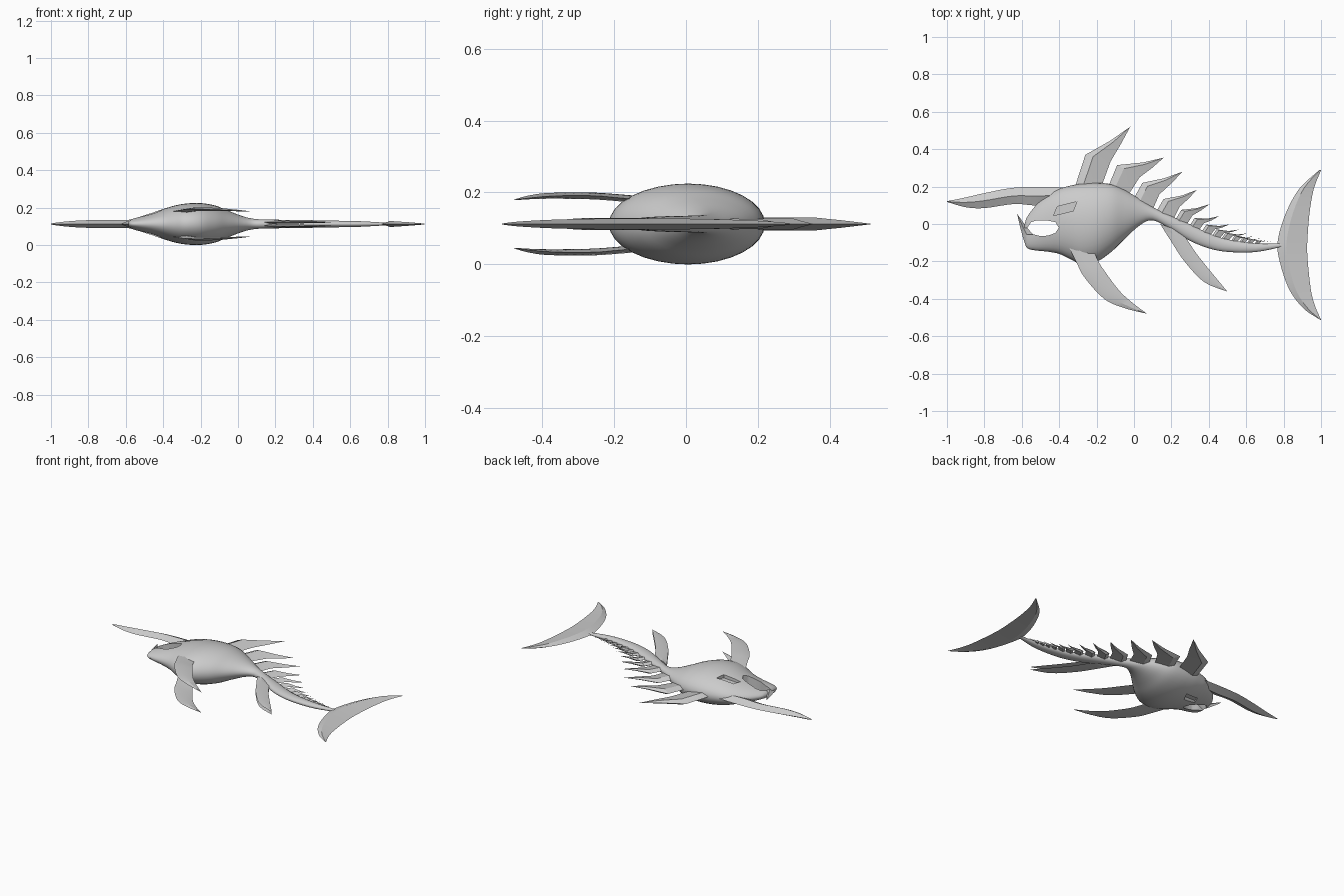
import bpy, bmesh, math
from mathutils import Vector

if "Cube" in bpy.data.objects:
    bpy.data.objects.remove(bpy.data.objects["Cube"])

ZC = 0.112  # mirror plane height: the fish lies on its side


def finish(name, bm, angle=40):
    bmesh.ops.remove_doubles(bm, verts=bm.verts, dist=1e-5)
    bmesh.ops.recalc_face_normals(bm, faces=bm.faces)
    me = bpy.data.meshes.new(name)
    bm.to_mesh(me)
    bm.free()
    ob = bpy.data.objects.new(name, me)
    bpy.context.collection.objects.link(ob)
    bpy.ops.object.select_all(action='DESELECT')
    ob.select_set(True)
    bpy.context.view_layer.objects.active = ob
    bpy.ops.object.shade_smooth_by_angle(angle=math.radians(angle))
    return ob


def spline(pts, steps):
    # Catmull-Rom resampling of tuples of any length
    p = [Vector(q) for q in pts]
    if steps == 1:
        return p
    p = [2 * p[0] - p[1]] + p + [2 * p[-1] - p[-2]]
    out = []
    for i in range(1, len(p) - 2):
        a, b, c, d = p[i - 1:i + 3]
        for k in range(steps):
            t = k / steps
            out.append(0.5 * (2 * b + (c - a) * t + (2 * a - 5 * b + 4 * c - d) * t * t
                              + (3 * b - a - 3 * c + d) * t ** 3))
    return out + [p[-2]]


def skin(name, rings, angle=40):
    bm = bmesh.new()
    vs = [[bm.verts.new(co) for co in r] for r in rings]
    n = len(vs[0])
    for a, b in zip(vs, vs[1:]):
        for i in range(n):
            j = (i + 1) % n
            bm.faces.new((a[i], a[j], b[j], b[i]))
    bm.faces.new(vs[0])
    bm.faces.new(vs[-1])
    return finish(name, bm, angle)


def blade(name, lead, trail, t, z=0.0, steps=5, ridge=0.4, zs=None):
    # lens-section fin between a leading and a trailing edge
    L, T = spline(lead, steps), spline(trail, steps)
    big = max((a - b).length for a, b in zip(L, T))
    rings = []
    for i, (a, b) in enumerate(zip(L, T)):
        m = a.lerp(b, ridge)
        h = t * ((a - b).length / big) ** 0.7
        zz = ZC + z * (1 + 0.18 * math.sin(math.pi * i / (len(L) - 1)))
        rings.append([(a.x, a.y, zz), (m.x, m.y, zz + h), (b.x, b.y, zz), (m.x, m.y, zz - h)])
    return skin(name, rings, 25)


def cut(ob, pts, lo, hi):
    # boolean prism; lo and hi give z offsets from the mirror plane
    c = skin("cutter", [[(x, y, ZC + f(x)) for x, y in pts] for f in (lo, hi)])
    m = ob.modifiers.new("cut", 'BOOLEAN')
    m.operation, m.object, m.solver = 'DIFFERENCE', c, 'EXACT'
    bpy.context.view_layer.objects.active = ob
    bpy.ops.object.modifier_apply(modifier=m.name)
    bpy.data.objects.remove(c)


# Body: x, upper edge, lower edge, half depth
SECT = [(-.585, .0, -.10, .012), (-.57, .04, -.13, .025), (-.52, .105, -.142, .042),
        (-.46, .155, -.148, .06), (-.40, .188, -.16, .08), (-.34, .205, -.188, .098),
        (-.28, .216, -.214, .109), (-.20, .220, -.202, .112), (-.12, .212, -.148, .098),
        (-.05, .182, -.08, .07), (.03, .134, -.008, .04), (.10, .090, .02, .026),
        (.2, .042, -.03, .023), (.3, -.002, -.09, .022), (.4, -.05, -.13, .02),
        (.5, -.082, -.149, .018), (.65, -.104, -.150, .015), (.81, -.104, -.118, .006)]
body_rings = []
for x, top, bot, d in spline(SECT, 4):
    body_rings.append([(x, (top + bot) / 2 + (top - bot) / 2 * math.cos(a), ZC + d * math.sin(a))
                       for a in (2 * math.pi * k / 32 for k in range(32))])
body = skin("body", body_rings)

# Open mouth and slanted eye sockets
cut(body, [(-.7, -.022), (-.572, -.022), (-.55, .01), (-.52, .02), (-.46, .018), (-.42, .01),
           (-.402, -.02), (-.42, -.048), (-.46, -.062), (-.5, -.065), (-.54, -.055), (-.7, -.055)],
    lambda x: -.3, lambda x: .3)
EYE = [(-.43, .045), (-.41, .093), (-.305, .12), (-.325, .07)]
for s in (1, -1):
    cut(body, EYE, lambda x: s * (.054 + (x + .43) * .2), lambda x: s * .3)
bpy.ops.object.select_all(action='DESELECT')
body.select_set(True)
bpy.context.view_layer.objects.active = body
bpy.ops.object.shade_smooth_by_angle(angle=math.radians(40))

# Hooked lower jaw tip
blade("jaw_hook", [(-.54, -.14), (-.578, -.115), (-.605, -.03), (-.625, .055)],
      [(-.49, -.068), (-.53, -.062), (-.575, -.015), (-.625, .055)], .028, ridge=.5)

# Long forehead horn
blade("horn", [(-.36, .195), (-.5, .199), (-.65, .193), (-.8, .165), (-.9, .142), (-1, .122)],
      [(-.40, .12), (-.52, .10), (-.64, .107), (-.8, .085), (-.9, .09), (-1, .118)], .024, ridge=.5)

# Large dorsal fins: front base, elbow, tip, inner bend, rear base
BIG = [((-.325, .17), (-.26, .37), (-.02, .52), (-.125, .335), (-.185, .17)),
       ((-.15, .17), (-.09, .315), (.16, .355), (.03, .25), (-.04, .14)),
       ((-.01, .12), (.045, .22), (.26, .28), (.135, .158), (.095, .065))]
# Smaller fins: front base x, rear base x, tip
SMALL = [(.12, .21, .335, .182), (.22, .28, .405, .107), (.295, .345, .455, .042),
         (.36, .405, .51, -.002), (.415, .455, .56, -.03), (.465, .5, .605, -.05),
         (.515, .545, .645, -.065), (.56, .585, .68, -.077), (.60, .622, .71, -.085),
         (.64, .658, .735, -.091)]


def top_at(x):
    for a, b in zip(SECT, SECT[1:]):
        if a[0] <= x <= b[0]:
            return a[1] + (b[1] - a[1]) * (x - a[0]) / (b[0] - a[0])


fins = list(BIG)
for x0, x1, tx, ty in SMALL:
    tip = Vector((tx, ty))
    b0, b1 = Vector((x0, top_at(x0))), Vector((x1, top_at(x1)))
    s = (tip - b0).length / .23
    drop = Vector((0, .012))
    fins.append((b0 - drop, b0.lerp(tip, .18) + Vector((0, .034 * s)), tip,
                 b1.lerp(tip, .27) + Vector((0, .015 * s)), b1 - drop))
for i, (b0, k, tip, inn, b1) in enumerate(fins):
    k2 = Vector(k).lerp(Vector(tip), .55) - Vector((0, .008))
    i2 = Vector(inn).lerp(Vector(tip), .5) - Vector((0, .004))
    blade(f"dorsal_fin_{i + 1}", [b0, k, k2, tip], [b1, inn, i2, tip],
          max(.006, .018 - .0015 * i), steps=1, ridge=.3)

# Paired pectoral and pelvic fins
for s, side in ((1, "upper"), (-1, "lower")):
    blade(f"pectoral_fin_{side}",
          [(-.35, -.12), (-.31, -.2), (-.265, -.285), (-.16, -.4), (-.05, -.45), (.07, -.48)],
          [(-.225, -.12), (-.19, -.2), (-.155, -.255), (-.08, -.355), (-.01, -.42), (.07, -.48)],
          .010, z=s * .067)
    blade(f"pelvic_fin_{side}",
          [(.14, 0), (.2, -.095), (.27, -.2), (.375, -.31), (.5, -.362)],
          [(.25, -.04), (.285, -.085), (.335, -.16), (.415, -.26), (.5, -.362)],
          .009, z=s * .009)

# Crescent tail fin
blade("tail_fin",
      [(.99, .288), (.885, .19), (.815, .065), (.772, -.07), (.772, -.17), (.825, -.34), (.905, -.45), (.995, -.512)],
      [(1.0, .288), (.962, .19), (.94, .07), (.928, -.07), (.927, -.17), (.944, -.34), (.965, -.43), (1.0, -.512)],
      .016, ridge=.3)
